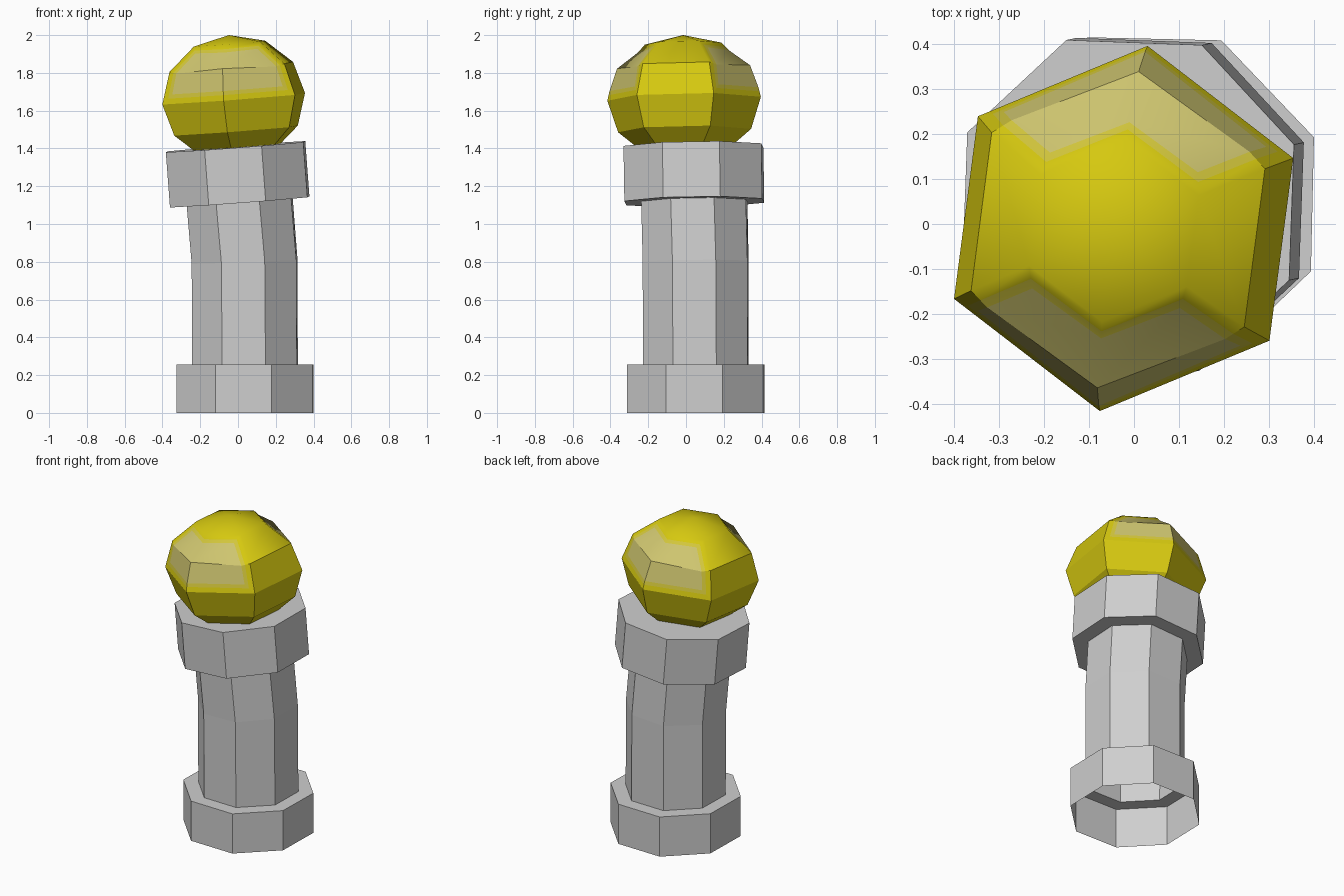
import bpy, bmesh, math
from mathutils import Vector, Matrix

cube = bpy.data.objects.get("Cube")
if cube:
    bpy.data.objects.remove(cube, do_unlink=True)


def material(name, rgb):
    mat = bpy.data.materials.new(name)
    mat.use_nodes = True
    mat.diffuse_color = (*rgb, 1)
    mat.node_tree.nodes["Principled BSDF"].inputs["Base Color"].default_value = (*rgb, 1)
    return mat


STONE = material("light_grey", (0.62, 0.62, 0.62))
YELLOW = material("yellow", (0.67, 0.58, 0.005))
SOFT = material("soft_yellow", (0.65, 0.57, 0.045))
PALE = material("pale_yellow", (0.62, 0.56, 0.16))

UP = Vector((0, 0, 1))
LEAN = Vector((-0.075, -0.016, 1)).normalized()


def lean(amount):
    """Rotation from upright towards the leaning axis."""
    return UP.rotation_difference(UP.lerp(LEAN, amount).normalized()).to_matrix()


def add_ring(bm, sides, radius, centre, amount, phase):
    turn = lean(amount)
    verts = []
    for i in range(sides):
        a = math.radians(phase) + math.tau * i / sides
        offset = Vector((math.cos(a), math.sin(a), 0)) * radius
        verts.append(bm.verts.new(Vector(centre) + turn @ offset))
    return verts


def bridge(bm, low, high):
    n = len(low)
    return [bm.faces.new((low[i], low[(i + 1) % n], high[(i + 1) % n], high[i]))
            for i in range(n)]


def finish(bm, name, mats):
    mesh = bpy.data.meshes.new(name)
    bm.to_mesh(mesh)
    bm.free()
    for mat in mats:
        mesh.materials.append(mat)
    obj = bpy.data.objects.new(name, mesh)
    bpy.context.collection.objects.link(obj)
    return obj


def octagon_part(name, sections, cap=False):
    """Skin a stack of octagons given as (radius, centre, lean amount)."""
    bm = bmesh.new()
    rings = [add_ring(bm, 8, r, c, t, 21.2 - t * 0.8) for r, c, t in sections]
    for low, high in zip(rings, rings[1:]):
        bridge(bm, low, high)
    if cap:
        bm.faces.new(rings[-1])
    finish(bm, name, [STONE])


foot = Vector((0.037, 0.052, 0))
ledge = foot + UP * 0.255
bend = Vector((0.035, 0.051, 0.8))
neck = Vector((0.009, 0.044, 1.117))
head = neck + LEAN * 0.293

# Open-bottomed base, bent column and leaning collar
octagon_part("base", [(0.39, foot, 0), (0.39, ledge, 0), (0.3, ledge, 0)])
octagon_part("column", [(0.3, ledge, 0), (0.3, bend, 0.5), (0.3, neck, 1)])
octagon_part("collar", [(0.3, neck, 1), (0.395, neck, 1), (0.395, head, 1)], cap=True)

# Six-sided flattened ball, on the same leaning axis
bm = bmesh.new()
centre = Vector((-0.023, -0.01, 1.663))
wide, tall, sides = 0.41, 0.338, 6
rings = []
for lat in range(-60, 61, 30):
    a = math.radians(lat)
    rings.append(add_ring(bm, sides, wide * math.cos(a),
                          centre + LEAN * tall * math.sin(a), 1, 22.5))
bands = [bridge(bm, low, high) for low, high in zip(rings, rings[1:])]
top = bm.verts.new(centre + LEAN * tall)
bottom = bm.verts.new(centre - LEAN * tall)
for i in range(sides):
    j = (i + 1) % sides
    bm.faces.new((rings[-1][i], rings[-1][j], top)).smooth = True
    bm.faces.new((rings[0][j], rings[0][i], bottom))
for face in bands[-1]:
    face.smooth = True
bm.normal_update()

# Pale patches on the front and back of the upper half
for pair in ((0, 1), (3, 4)):
    patch = [band[i] for band in bands[2:] for i in pair]
    bmesh.ops.inset_region(bm, faces=patch, thickness=0.03, use_even_offset=True)
    rim = bmesh.ops.inset_region(bm, faces=patch, thickness=0.022, use_even_offset=True)
    for face in rim["faces"]:
        face.material_index = 1
    for face in patch:
        face.material_index = 2
finish(bm, "ball", [YELLOW, SOFT, PALE])
